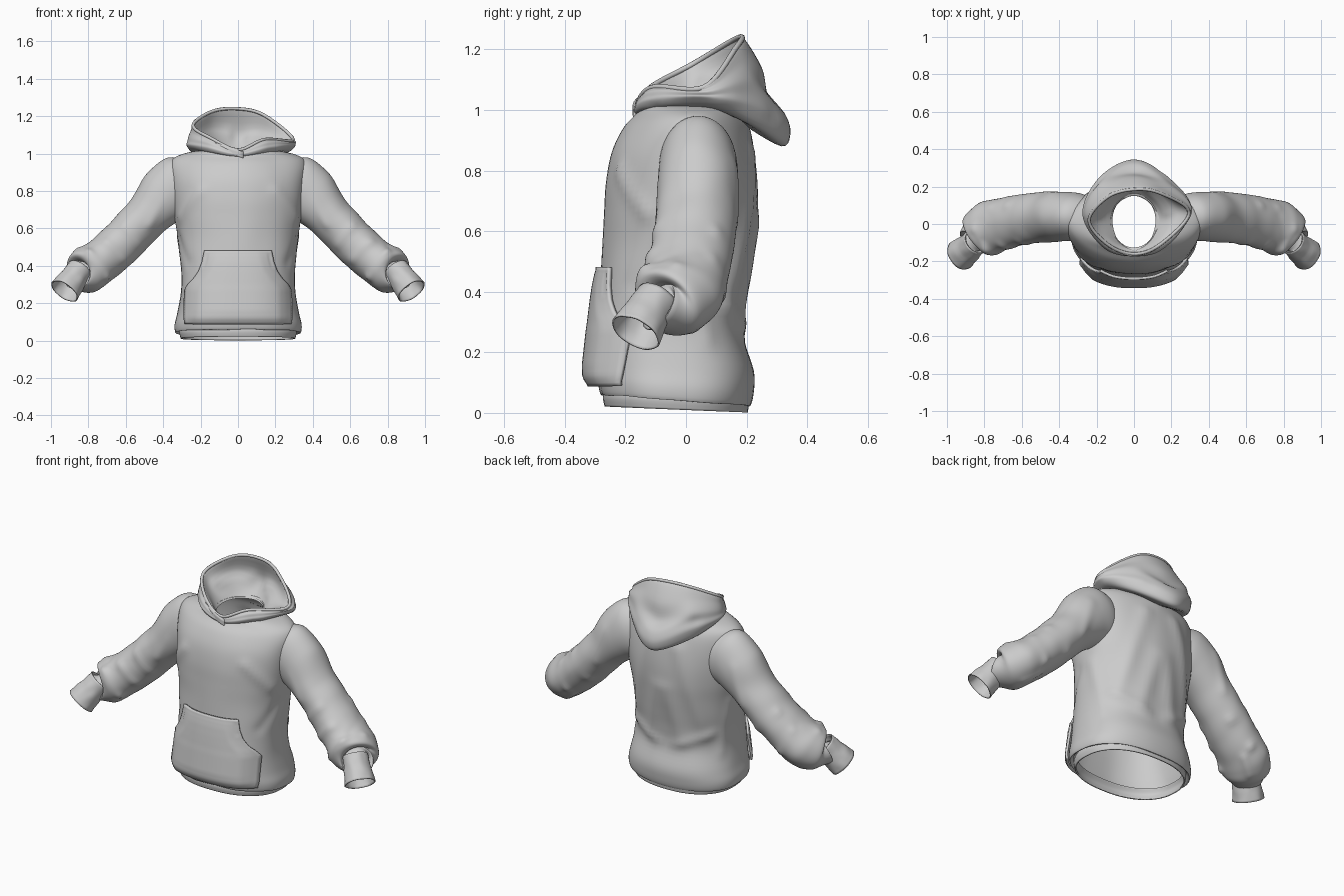
import bpy, bmesh, math
from mathutils import Vector, noise

if "Cube" in bpy.data.objects:
    bpy.data.objects.remove(bpy.data.objects["Cube"])


# ---------- helpers ----------
def spline(pts, n, closed=False):
    """Catmull-Rom resampling of a list of vectors."""
    out, m = [], len(pts)
    for i in range(m if closed else m - 1):
        if closed:
            a, b, c, d = (pts[(i + k) % m] for k in (-1, 0, 1, 2))
        else:
            a, b, c, d = (pts[min(max(i + k, 0), m - 1)] for k in (-1, 0, 1, 2))
        for j in range(n):
            t = j / n
            out.append(0.5 * (2 * b + (c - a) * t + (2 * a - 5 * b + 4 * c - d) * t * t
                              + (3 * b - a - 3 * c + d) * t ** 3))
    if not closed:
        out.append(pts[-1].copy())
    return out


def grid_object(name, rows, closed=True, disp=None, mirror=False, thick=0):
    bm = bmesh.new()
    vs = [[bm.verts.new(p) for p in r] for r in rows]
    n = len(rows[0])
    for a, b in zip(vs, vs[1:]):
        for i in range(n if closed else n - 1):
            j = (i + 1) % n
            bm.faces.new((a[i], a[j], b[j], b[i]))
    bmesh.ops.recalc_face_normals(bm, faces=bm.faces[:])
    bm.normal_update()
    if disp:
        moves = [(v, v.normal * disp(v.co)) for v in bm.verts]
        for v, d in moves:
            v.co += d
    me = bpy.data.meshes.new(name)
    bm.to_mesh(me)
    bm.free()
    ob = bpy.data.objects.new(name, me)
    bpy.context.collection.objects.link(ob)
    if thick:
        s = ob.modifiers.new("thickness", 'SOLIDIFY')
        s.thickness, s.offset = thick, 0
    if mirror:
        ob.modifiers.new("mirror", 'MIRROR').use_clip = False
    bpy.ops.object.select_all(action='DESELECT')
    bpy.context.view_layer.objects.active = ob
    ob.select_set(True)
    bpy.ops.object.shade_smooth_by_angle(angle=math.radians(50))
    return ob


def loft(name, rings, nu, nv, **kw):
    """Skin closed rings, smoothed around and along."""
    dense = [spline(r, nu, True) for r in rings]
    cols = [spline(list(c), nv) for c in zip(*dense)]
    return grid_object(name, [list(r) for r in zip(*cols)], **kw)


def ridge_sum(co, ridges):
    """Soft cloth folds along line segments."""
    total = 0
    for p, q, amp, width in ridges:
        p, q = Vector(p), Vector(q)
        t = max(0, min(1, (co - p).dot(q - p) / (q - p).length_squared))
        total += amp * math.exp(-((co - p.lerp(q, t)).length / width) ** 2)
    return total


def both(ridges):
    flip = lambda p: (-p[0], p[1], p[2])
    return ridges + [(flip(p), flip(q), a, w) for p, q, a, w in ridges]


# ---------- torso: z, half width, front y, back y, squareness ----------
PROFILE = [
    (.075, .315, -.262, .195, 2.4), (.06, .335, -.28, .21, 2.4), (.10, .34, -.29, .222, 2.4),
    (.16, .325, -.295, .222, 2.4), (.26, .307, -.29, .188, 2.4), (.36, .305, -.285, .195, 2.3),
    (.46, .315, -.28, .21, 2.2), (.56, .325, -.275, .225, 2.1), (.66, .34, -.27, .235, 2.1),
    (.76, .35, -.263, .235, 2.1), (.86, .36, -.243, .225, 2), (.94, .365, -.205, .21, 1.8),
    (.985, .33, -.165, .185, 1.8), (1.015, .22, -.145, .165, 2), (1.01, .125, -.125, .15, 2)]


def oval(z, w, yf, yb, n, count=40, drop=0):
    yc, ry, pts = (yf + yb) / 2, (yb - yf) / 2, []
    for i in range(count):
        a = 2 * math.pi * i / count
        s, c = math.sin(a), -math.cos(a)
        x = w * math.copysign(abs(s) ** (2 / n), s)
        y = yc + ry * math.copysign(abs(c) ** (2 / n), c)
        pts.append(Vector((x, y, z - drop * (y - yf) / (yb - yf))))
    return pts


torso_folds = both([
    ((.10, .21, .86), (.24, .16, .36), .012, .04), ((.03, .21, .62), (.10, .2, .30), .010, .04),
    ((.05, .2, .27), (.26, .12, .36), .010, .03), ((.31, -.13, .66), (.20, -.22, .80), .010, .03),
    ((.32, -.08, .55), (.26, -.17, .42), -.008, .03), ((.30, .08, .25), (.33, .03, .55), .010, .03)])
loft("torso", [oval(*p, drop=.045 * max(0, 1 - p[0] / .3)) for p in PROFILE], 2, 5,
     disp=lambda c: ridge_sum(c, torso_folds) + .004 * noise.noise(Vector((c.x * 7, c.y * 7, c.z * 3))))

# ---------- hem band ----------
loft("hem_band", [oval(.085, .30, -.255, .19, 2.3, drop=.02), oval(.055, .31, -.27, .203, 2.3, drop=.02),
                  oval(.022, .302, -.265, .2, 2.3, drop=.02)], 2, 4, thick=.008)


# ---------- front pocket, laid over the torso ----------
def lookup(z, table):
    for a, b in zip(table, table[1:]):
        if a[0] <= z <= b[0]:
            t = (z - a[0]) / (b[0] - a[0])
            return [p + (q - p) * t for p, q in zip(a, b)]
    return table[-1]


POCKET = [(.09, .28, .03), (.12, .287, .044), (.27, .283, .035), (.30, .265, .032), (.33, .235, .03),
          (.37, .208, .027), (.42, .19, .022), (.48, .178, .012)]
rows = []
for i in range(34):
    z = .09 + .39 * i / 33
    _, half, lift = lookup(z, POCKET)
    _, w, yf, yb, n = lookup(z, PROFILE[1:])
    row = []
    for j in range(41):
        u = j / 20 - 1
        x = u * half
        y = (yf + yb) / 2 - (yb - yf) / 2 * (1 - min(1, abs(x / w)) ** n) ** (1 / n)
        side = min(1, (1 - abs(u)) * half / .02)
        edge = min(side, (.48 - z) / .02, (z - .09) / .02)
        groove = -.005 * math.exp(-((edge - 1) / .35) ** 2) if edge < 1 else 0
        lift_here = lift * (.45 + .55 * min(1, (1 - abs(u)) * half / .07))
        row.append(Vector((x, y - lift_here - groove, z)))
    rows.append(row)
grid_object("front_pocket", rows, closed=False, thick=.014)


# ---------- sleeves and cuffs ----------
def tube_rings(path, count=16):
    pts = [Vector(p[:3]) for p in path]
    rings = []
    for i, p in enumerate(path):
        t = (pts[min(i + 1, len(pts) - 1)] - pts[max(i - 1, 0)]).normalized()
        d = Vector((0, 1, 0))
        d = (d - t * d.dot(t)).normalized()
        u = d.cross(t)
        if u.z < 0:
            u = -u
        rings.append([pts[i] + u * p[3] * math.cos(a) + d * p[4] * math.sin(a)
                      for a in (2 * math.pi * k / count for k in range(count))])
    return rings


SLEEVE = [(.235, .04, .86, .12, .10), (.30, .04, .83, .168, .125), (.385, .04, .775, .156, .132),
          (.47, .035, .685, .126, .132), (.56, .03, .59, .12, .132), (.65, .015, .50, .12, .137),
          (.73, -.01, .43, .118, .142), (.79, -.035, .385, .122, .142), (.838, -.065, .355, .108, .122),
          (.86, -.09, .35, .078, .085), (.85, -.085, .365, .058, .062)]
sleeve_folds = [
    ((.62, -.10, .62), (.52, -.08, .50), .008, .025), ((.72, -.12, .54), (.60, -.10, .42), .009, .025),
    ((.68, .10, .60), (.55, .13, .47), .008, .025), ((.80, -.14, .48), (.70, -.12, .34), .012, .022),
    ((.85, -.03, .47), (.80, .08, .38), .012, .022), ((.76, .08, .50), (.70, .12, .36), .010, .022),
    ((.40, -.09, .74), (.47, -.09, .62), .008, .025), ((.78, .02, .28), (.70, .07, .33), .010, .022),
    ((.76, .04, .52), (.80, -.08, .49), -.010, .02), ((.42, .16, .82), (.48, .16, .62), .008, .03)]


def sleeve_disp(c):
    fade = max(0, min(1, (c.x - .38) / .2, (.93 - c.x) / .08))
    return ridge_sum(c, sleeve_folds) * min(1, fade * 2) + .008 * fade * noise.noise(
        Vector(((c.x - c.z) * 6, c.y * 6, (c.x + c.z) * 5)))


loft("sleeve", tube_rings(SLEEVE), 4, 7, mirror=True, disp=sleeve_disp)
loft("cuff", tube_rings([(.845, -.094, .383, .066, .068), (.885, -.13, .325, .071, .073),
                         (.928, -.166, .265, .08, .084)]), 4, 5, mirror=True, thick=.006,
     disp=lambda c: .004 * noise.noise(c * 22))

# ---------- hood: rings from neck seam, over the drape, to the rim, then the lining ----------
V = lambda *ps: [Vector(p) for p in ps]


def between(a, b, t, back):
    ring = [p.lerp(q, t) for p, q in zip(a, b)]
    ring[4] = Vector(back)
    return ring


seam = V((0, -.15, .985), (.15, -.10, 1.0), (.2, .03, 1.01), (.14, .14, .99),
         (0, .19, .95), (-.14, .14, .99), (-.2, .03, 1.01), (-.15, -.10, 1.0))
under = V((0, -.165, .985), (.15, -.125, 1.01), (.26, .06, 1.02), (.18, .22, .95),
          (0, .315, .88), (-.18, .22, .95), (-.25, .04, 1.02), (-.15, -.125, 1.01))
drape = V((0, -.172, .995), (.16, -.13, 1.03), (.3, .07, 1.04), (.19, .245, 1.0),
          (0, .345, .925), (-.19, .245, 1.01), (-.275, .05, 1.045), (-.16, -.13, 1.03))
crown = V((0, -.17, 1.01), (.16, -.12, 1.06), (.31, .07, 1.06), (.18, .215, 1.10),
          (0, .272, 1.045), (-.18, .215, 1.11), (-.265, .045, 1.09), (-.16, -.12, 1.06))
rim = V((0, -.16, 1.02), (.14, -.11, 1.075), (.295, .06, 1.075), (.14, .165, 1.205),
        (0, .185, 1.24), (-.14, .145, 1.225), (-.24, .02, 1.15), (-.14, -.11, 1.08))
inside = V((0, -.14, 1.015), (.12, -.09, 1.055), (.22, .06, 1.05), (.14, .17, 1.11),
           (0, .22, 1.10), (-.14, .165, 1.12), (-.20, .03, 1.08), (-.12, -.09, 1.055))
neck = V((0, -.128, .995), (.085, -.085, 1.0), (.115, .02, 1.0), (.085, .11, 1.0),
         (0, .15, 1.0), (-.085, .11, 1.0), (-.115, .02, 1.0), (-.085, -.085, 1.0))
roll = between(drape, crown, .5, (0, .325, .99))
upper = between(crown, rim, .5, (0, .25, 1.14))
hood_folds = [((-.2, .2, 1.06), (.12, .27, .98), -.008, .03), ((.25, .14, 1.04), (.05, .25, 1.02), .008, .03),
              ((-.2, .06, 1.08), (-.05, .2, 1.1), .015, .03), ((.18, .06, 1.04), (.06, .19, 1.08), .015, .03),
              ((.2, -.07, 1.03), (.28, .1, 1.03), .008, .03)]
loft("hood", [seam, under, drape, roll, crown, upper, rim, inside, neck], 9, 5,
     disp=lambda c: ridge_sum(c, hood_folds))

# ---------- rolled edge around the hood opening ----------
edge = spline(rim, 9, True)
rows = []
for i, p in enumerate(edge):
    t = (edge[(i + 1) % len(edge)] - edge[i - 1]).normalized()
    a = t.cross(Vector((0, 0, 1))).normalized()
    b = t.cross(a)
    rows.append([p + (a * math.cos(k * math.pi / 4) + b * math.sin(k * math.pi / 4)) * .009 for k in range(8)])
grid_object("hood_edge", rows + [rows[0]])

# ---------- crossed front flap under the opening ----------
flap = []
for k in range(7):
    s = k / 6
    flap.append([Vector((-.12 + .15 * s, -.128 - .042 * math.sin(s * 1.8), 1.06 - .05 * s - .035 * m / 4
                         - .006 * math.sin(m * math.pi / 4))) for m in range(5)])
grid_object("hood_front_flap", flap, closed=False, thick=.012)
